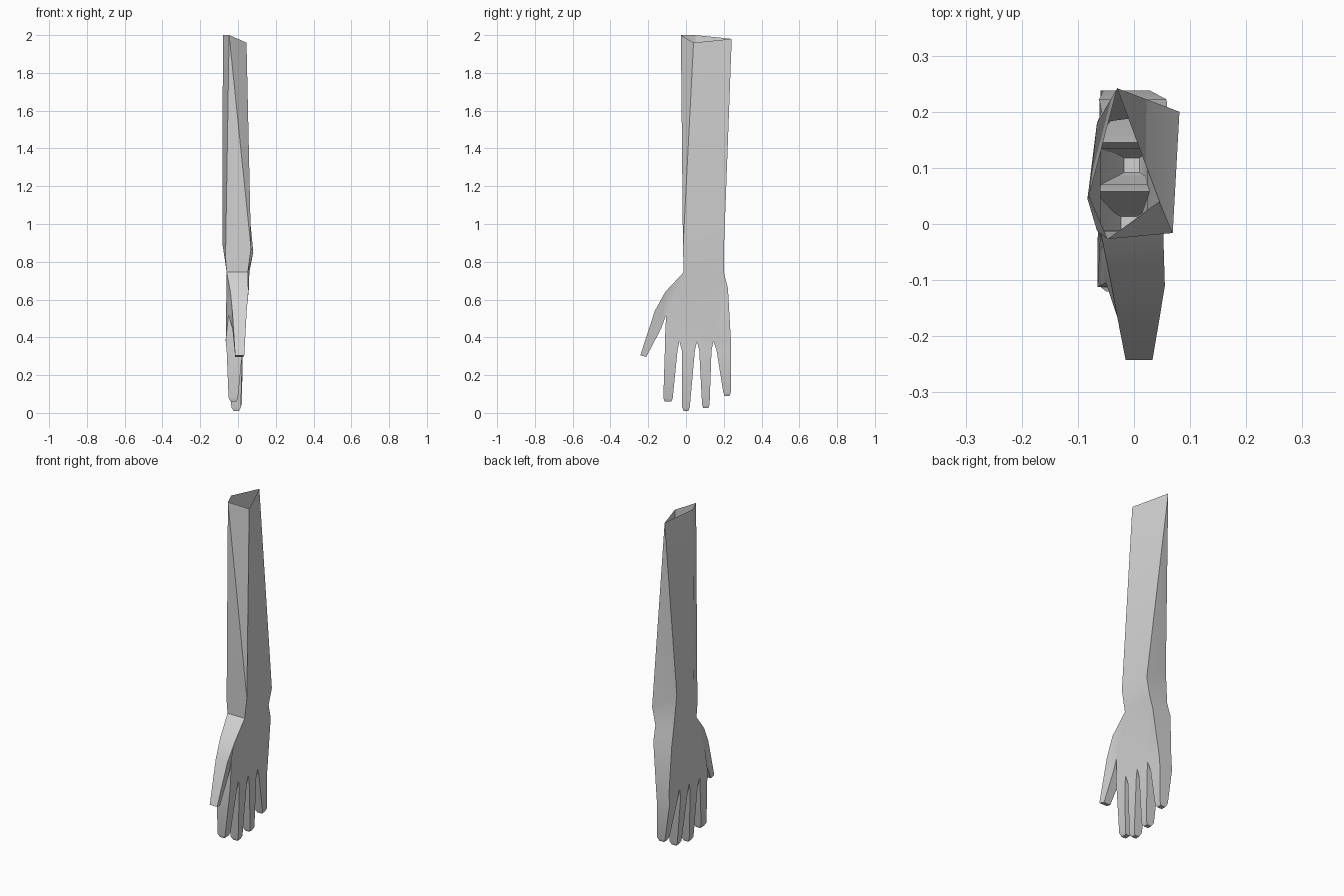
import bpy, bmesh
from math import radians

cube = bpy.data.objects.get("Cube")
if cube:
    bpy.data.objects.remove(cube, do_unlink=True)

skin = bpy.data.materials.new("light_grey")
skin.use_nodes = True
skin.diffuse_color = (0.65, 0.65, 0.65, 1)
skin.node_tree.nodes["Principled BSDF"].inputs["Base Color"].default_value = (0.65, 0.65, 0.65, 1)

bm = bmesh.new()
edge_use = {}


def station(y, z, outer, inner):
    """A pair of vertices: one on the +x side of the hand, one on the -x side."""
    return bm.verts.new((outer, y, z)), bm.verts.new((inner, y, z))


def patch(*stations):
    """A face on both sides of the hand; its outline edges are counted for the walls."""
    bm.faces.new([s[0] for s in stations])
    bm.faces.new([s[1] for s in reversed(stations)])
    for a, b in zip(stations, stations[1:] + stations[:1]):
        key = frozenset((a, b))
        edge_use.setdefault(key, []).append((a, b))


# Palm: fans from the two wrist corners to the knuckles
wrist_front = station(-0.012, 0.745, 0.052, -0.06)
wrist_back = station(0.2, 0.745, 0.06, -0.058)
heel = station(0.222, 0.66, 0.058, -0.062)
thumb_crotch = station(-0.105, 0.52, 0.03, -0.05)
knuckles = [station(y, 0.38, 0.028, inner) for y, inner in
            ((-0.112, -0.065), (-0.035, -0.065), (0.058, -0.062), (0.145, -0.06), (0.238, -0.055))]
k = knuckles
patch(wrist_front, thumb_crotch, k[0])
patch(wrist_front, k[0], k[1])
patch(wrist_front, k[1], k[2])
patch(wrist_front, k[2], wrist_back)
patch(wrist_back, k[2], k[3])
patch(wrist_back, k[3], heel)
patch(heel, k[3], k[4])

# Fingers: root y range, tip y range, tip height, tip x range
fingers = [
    ((-0.112, -0.045), (-0.12, -0.07), 0.08, (0.0, -0.05)),
    ((-0.022, 0.047), (-0.02, 0.02), 0.03, (0.015, -0.035)),
    ((0.07, 0.135), (0.085, 0.125), 0.045, (0.02, -0.03)),
    ((0.162, 0.238), (0.197, 0.238), 0.11, (0.022, -0.03)),
]
for i, (root, tip, z, (outer, inner)) in enumerate(fingers):
    row = (k[i], k[i + 1])
    inset = (0.007, -0.007)
    rings = [
        [station(y, 0.33, 0.024, -0.06) for y in root],
        [station(y, z, outer, inner) for y in tip],
        [station(y + d, z - 0.02, outer - 0.01, inner + 0.012) for y, d in zip(tip, inset)],
    ]
    for ring in rings:
        patch(row[0], ring[0], ring[1], row[1])
        row = ring

# Thumb
base = station(-0.11, 0.64, 0.055, -0.04)
joint_out = station(-0.165, 0.54, 0.046, -0.03)
joint_in = station(-0.13, 0.45, 0.03, -0.03)
tip_out = station(-0.242, 0.305, 0.033, -0.015)
tip_in = station(-0.21, 0.297, 0.028, -0.015)
patch(wrist_front, base, thumb_crotch)
patch(base, joint_out, joint_in, thumb_crotch)
patch(joint_out, tip_out, tip_in, joint_in)

# Side walls close the outline, leaving the wrist open for the forearm
for key, uses in edge_use.items():
    if len(uses) == 1 and key != frozenset((wrist_front, wrist_back)):
        a, b = uses[0]
        bm.faces.new((a[0], a[1], b[1], b[0]))

# Forearm: open four-sided rim, wide cuff above the wrist
rim_back, rim_outer, rim_front, rim_inner = [bm.verts.new(p) for p in (
    (-0.03, 0.242, 1.98), (0.045, 0.04, 1.96), (-0.047, -0.027, 2.0), (-0.08, 0.05, 2.0))]
cuff_back, cuff_outer, cuff_front, cuff_inner, cuff_rear = [bm.verts.new(p) for p in (
    (0.081, 0.2, 0.85), (0.069, -0.016, 0.87), (-0.066, -0.012, 0.82),
    (-0.083, 0.045, 0.9), (-0.066, 0.18, 0.95))]
for face in (
    (rim_back, rim_outer, cuff_outer, cuff_back),
    (rim_outer, rim_front, cuff_outer),
    (rim_front, cuff_front, cuff_outer),
    (rim_front, rim_inner, cuff_inner, cuff_front),
    (rim_inner, rim_back, cuff_rear, cuff_inner),
    (rim_back, cuff_back, cuff_rear),
    (cuff_back, cuff_outer, wrist_front[0], wrist_back[0]),
    (cuff_outer, cuff_front, wrist_front[1], wrist_front[0]),
    (cuff_front, cuff_inner, wrist_front[1]),
    (cuff_inner, cuff_rear, wrist_back[1], wrist_front[1]),
    (cuff_rear, cuff_back, wrist_back[0], wrist_back[1]),
):
    bm.faces.new(face)

bmesh.ops.recalc_face_normals(bm, faces=bm.faces)
mesh = bpy.data.meshes.new("forearm_and_hand")
bm.to_mesh(mesh)
bm.free()
mesh.materials.append(skin)
arm = bpy.data.objects.new("forearm_and_hand", mesh)
bpy.context.collection.objects.link(arm)
bpy.context.view_layer.objects.active = arm
arm.select_set(True)
bpy.ops.object.shade_smooth_by_angle(angle=radians(30))
